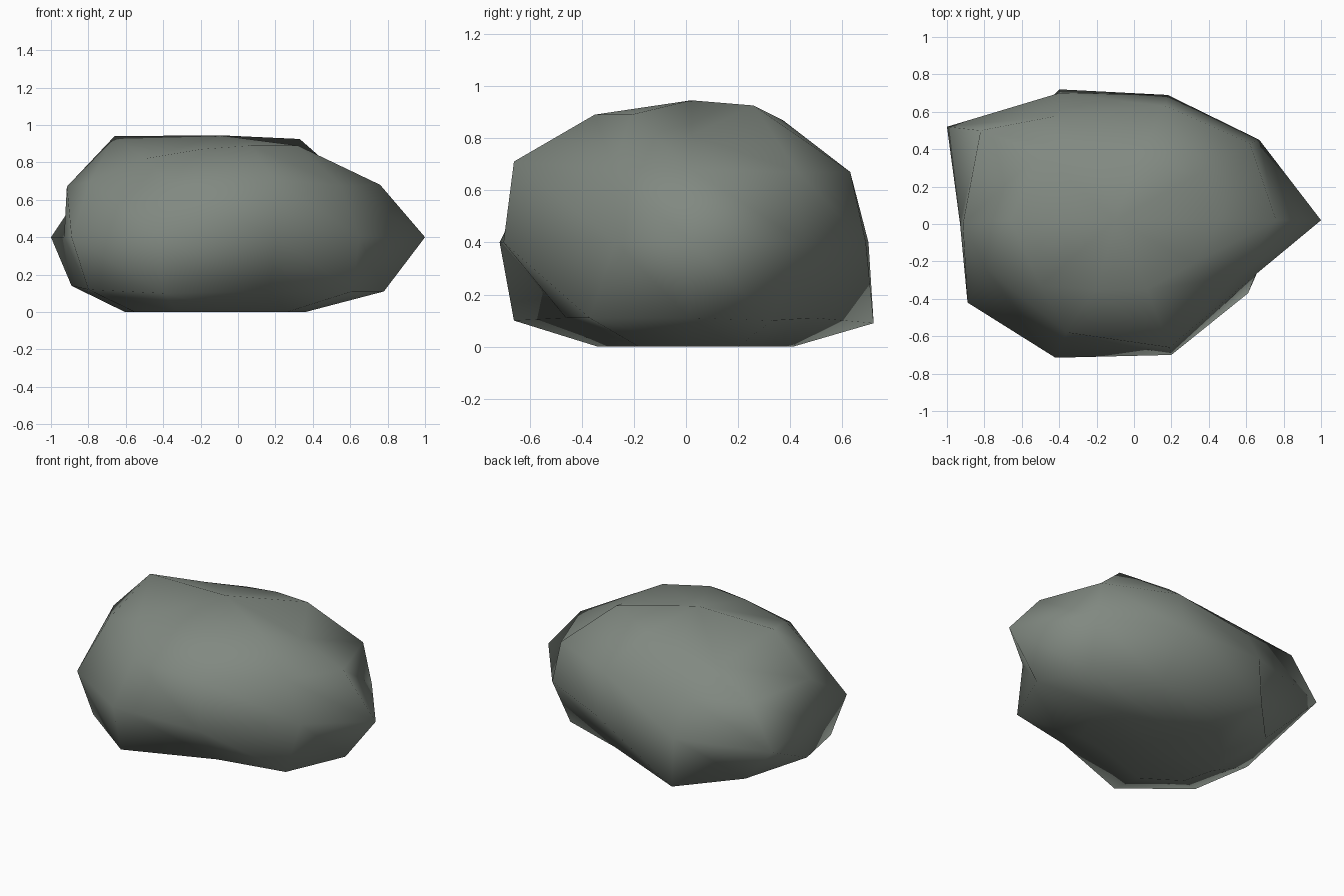
import bpy, bmesh

if "Cube" in bpy.data.objects:
    bpy.data.objects.remove(bpy.data.objects["Cube"])

# Ring outlines, ten points each, going round from the front left
low = [(-.80, -.38, .12), (-.40, -.66, .10), (.17, -.46, .11), (.61, -.37, .11), (.78, .015, .11),
       (.62, .33, .10), (.18, .49, .11), (-.40, .72, .09), (-.71, .39, .10), (-.89, 0, .14)]
middle = [(-.89, -.42), (-.42, -.715), (.20, -.70), (.65, -.27), (1, .02),
          (.67, .45), (.18, .69), (-.40, .70), (-1, .52), (-.93, 0)]
upper = [(-.79, -.24, .70), (-.36, -.58, .68), (.19, -.66, .71), (.55, -.28, .675), (.76, .02, .68),
         (.62, .43, .67), (.17, .63, .67), (-.40, .58, .63), (-.82, .50, .67), (-.915, 0, .67)]
crown = [(-.50, -.33, .82), (-.20, -.35, .87), (.07, -.35, .89), (.32, -.21, .89),
         (.46, .02, .81), (.33, .26, .925), (.03, .37, .87), (-.20, .38, .84),
         (-.50, .38, .79), (-.66, .02, .94)]

# The flat foot is the low ring drawn inward
foot = [(x * .578 - .09, y * .543 + .02, 0) for x, y, z in low]
rings = [foot, low, [(x, y, .4) for x, y in middle], upper, crown]

# Boulder body: bridge the rings with slanted triangles, close both ends with a fan
bm = bmesh.new()
loops = [[bm.verts.new(p) for p in ring] for ring in rings]
n = len(low)
for a, b in zip(loops, loops[1:]):
    for i in range(n):
        j = (i + 1) % n
        bm.faces.new((a[i], a[j], b[i]))
        bm.faces.new((a[j], b[j], b[i]))
base = bm.verts.new((-.1, .02, 0))
peak = bm.verts.new((-.1, .02, .945))
for i in range(n):
    j = (i + 1) % n
    bm.faces.new((loops[0][j], loops[0][i], base))
    bm.faces.new((loops[-1][i], loops[-1][j], peak))
bmesh.ops.recalc_face_normals(bm, faces=bm.faces)
for f in bm.faces:
    f.smooth = True

mesh = bpy.data.meshes.new("boulder")
bm.to_mesh(mesh)
bm.free()

# Stone colour
stone = bpy.data.materials.new("grey_green_stone")
stone.diffuse_color = (.22, .25, .22, 1)
stone.use_nodes = True
stone.node_tree.nodes["Principled BSDF"].inputs["Base Color"].default_value = stone.diffuse_color
mesh.materials.append(stone)
boulder = bpy.data.objects.new("boulder", mesh)
bpy.context.collection.objects.link(boulder)
